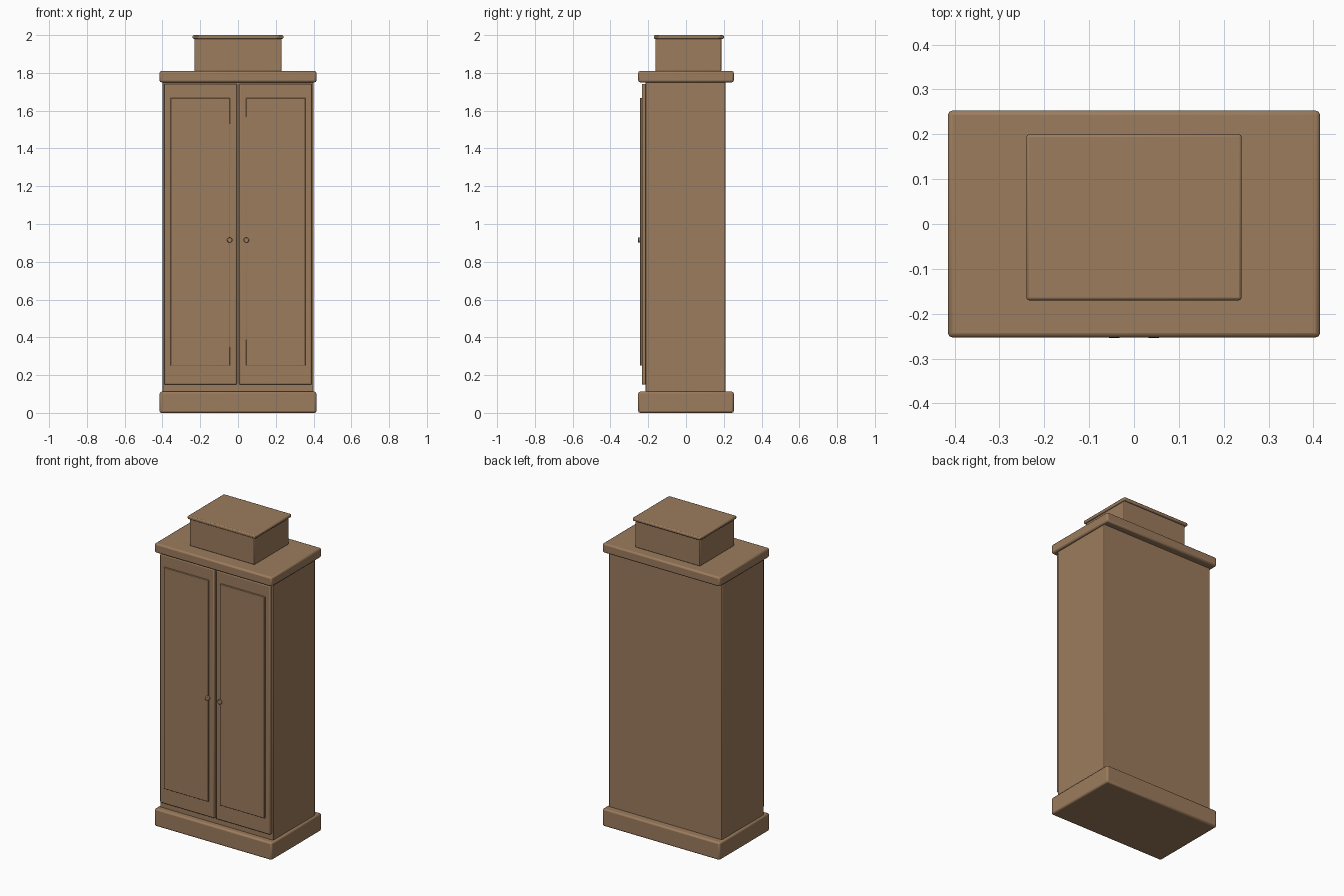
import bpy
import math

cube = bpy.data.objects.get("Cube")
if cube:
    bpy.data.objects.remove(cube, do_unlink=True)

wood = bpy.data.materials.new("brown_wood")
wood.use_nodes = True
colour = (0.33, 0.20, 0.11, 1)
wood.diffuse_color = colour
bsdf = next(n for n in wood.node_tree.nodes if n.type == 'BSDF_PRINCIPLED')
bsdf.inputs["Base Color"].default_value = colour


def finish(obj, name, bevel):
    """Name, colour, round the edges and shade."""
    obj.name = name
    obj.data.materials.append(wood)
    if bevel:
        mod = obj.modifiers.new("rounded_edges", 'BEVEL')
        mod.width = bevel
        mod.segments = 2
    bpy.ops.object.shade_smooth_by_angle(angle=math.radians(50))
    return obj


def block(name, x, y, z, bevel):
    """Box spanning the given (low, high) ranges."""
    spans = (x, y, z)
    bpy.ops.mesh.primitive_cube_add(size=1, location=[(a + b) / 2 for a, b in spans])
    obj = bpy.context.object
    obj.scale = [b - a for a, b in spans]
    bpy.ops.object.transform_apply(location=False, rotation=False, scale=True)
    return finish(obj, name, bevel)


def mirrored(side, low, high):
    return tuple(sorted((side * low, side * high)))


# Cabinet carcass with plinth and cornice
block("plinth", (-0.415, 0.415), (-0.253, 0.253), (0, 0.112), 0.01)
block("cabinet_body", (-0.4, 0.4), (-0.215, 0.208), (0.1, 1.76), 0.004)
block("cornice", (-0.415, 0.415), (-0.253, 0.253), (1.75, 1.81), 0.01)

# Doors, raised panels and round knobs
for side, label in ((1, "left"), (-1, "right")):
    block(label + "_door", mirrored(side, 0.006, 0.39), (-0.234, -0.21), (0.15, 1.742), 0.006)
    block(label + "_door_panel", mirrored(side, 0.042, 0.357), (-0.243, -0.23), (0.25, 1.667), 0.003)
    bpy.ops.mesh.primitive_cylinder_add(
        vertices=20, radius=0.014, depth=0.016,
        location=(side * 0.044, -0.246, 0.915), rotation=(math.pi / 2, 0, 0))
    finish(bpy.context.object, label + "_knob", 0.003)

# Storage box with an overhanging lid
block("top_box", (-0.23, 0.23), (-0.162, 0.187), (1.808, 1.985), 0.005)
block("top_box_lid", (-0.24, 0.24), (-0.17, 0.2), (1.98, 2.0), 0.006)
